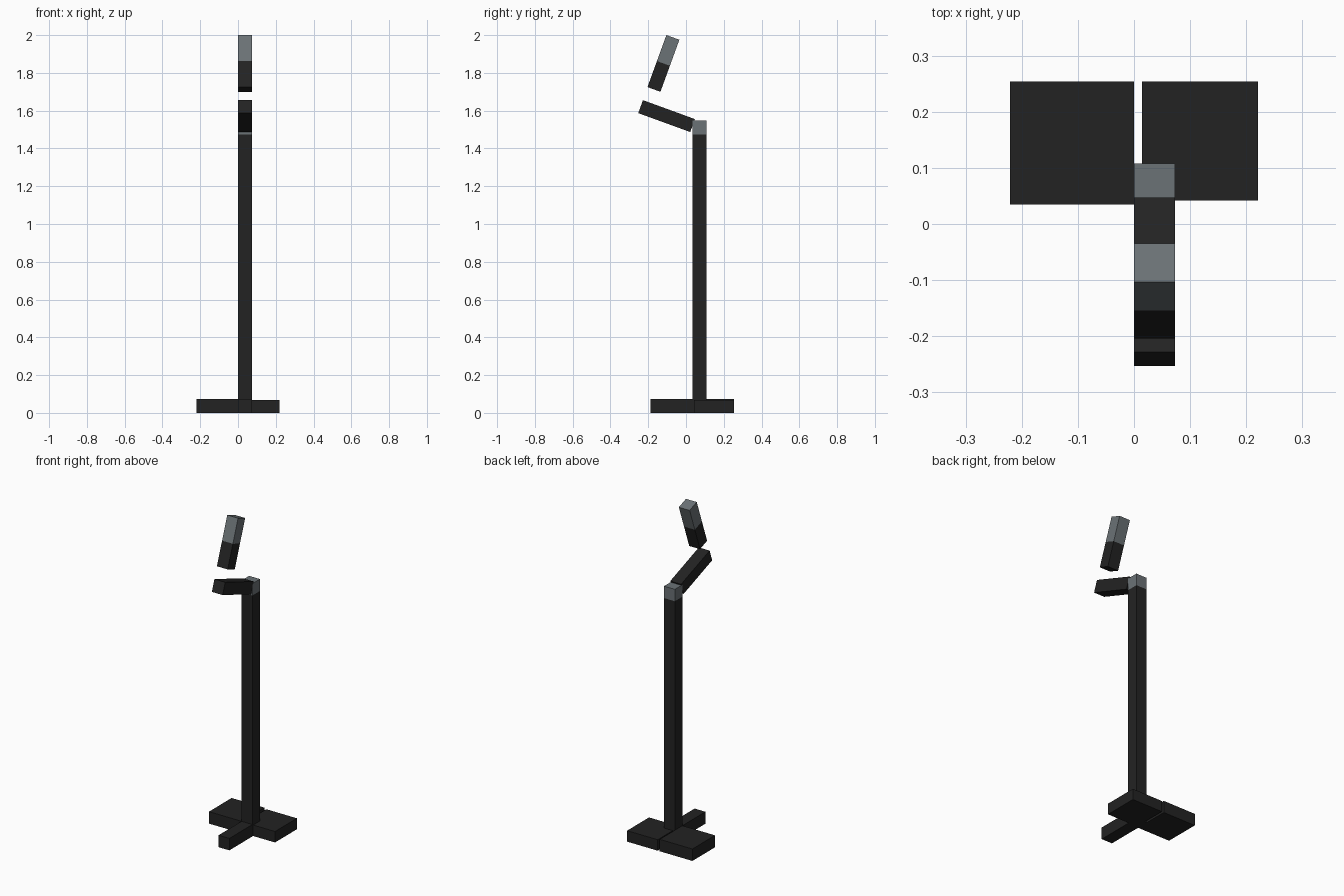
import bpy
import bmesh
import math
from mathutils import Matrix, Vector

if "Cube" in bpy.data.objects:
    bpy.data.objects.remove(bpy.data.objects["Cube"])


def material(name, color):
    m = bpy.data.materials.new(name)
    m.diffuse_color = (*color, 1)
    m.use_nodes = True
    m.node_tree.nodes["Principled BSDF"].inputs["Base Color"].default_value = m.diffuse_color
    return m


DARK = material("charcoal", (0.0165, 0.0165, 0.0165))
GREY = material("slate grey", (0.147, 0.168, 0.180))

W = 0.073                 # width of every bar
TILT = math.radians(20)   # lean of the arm and the head


def box(name, lo, hi, mat, origin=(0, 0, 0), tilt=0.0):
    """Box from corner lo to corner hi, tilted about x and moved to origin."""
    lo, hi = Vector(lo), Vector(hi)
    bm = bmesh.new()
    place = (Matrix.Translation((lo + hi) / 2)
             @ Matrix.Diagonal((*(hi - lo), 1)))
    bmesh.ops.create_cube(bm, size=1, matrix=place)
    mesh = bpy.data.meshes.new(name)
    bm.to_mesh(mesh)
    bm.free()
    mesh.materials.append(mat)
    ob = bpy.data.objects.new(name, mesh)
    ob.location = origin
    ob.rotation_euler = (tilt, 0, 0)
    bpy.context.collection.objects.link(ob)
    return ob


# Base: two rear plates with a narrow gap, and a forward foot
box("left_base_plate", (-0.221, 0.035, 0), (0, 0.254, W), DARK)
box("right_base_plate", (0.014, 0.042, 0), (0.221, 0.254, 0.067), DARK)
box("front_foot", (0, -0.188, 0), (W, 0.035, W), DARK)

# Upright post with grey cap
box("post", (0, 0.035, 0), (W, 0.108, 1.474), DARK)
box("post_cap", (0, 0.035, 1.474), (W, 0.108, 1.547), GREY)

# Arm rising forward from the cap (origin at its lower front corner)
box("arm", (0, 0, 0), (W, 0.293, W), DARK, (0, -0.253, 1.587), -TILT)

# Floating head, dark lower half and grey upper half
HEAD = (0, -0.204, 1.725)
box("head_lower", (0, 0, 0), (W, W, 0.1465), DARK, HEAD, -TILT)
box("head_upper", (0, 0, 0.1465), (W, W, 0.293), GREY, HEAD, -TILT)
